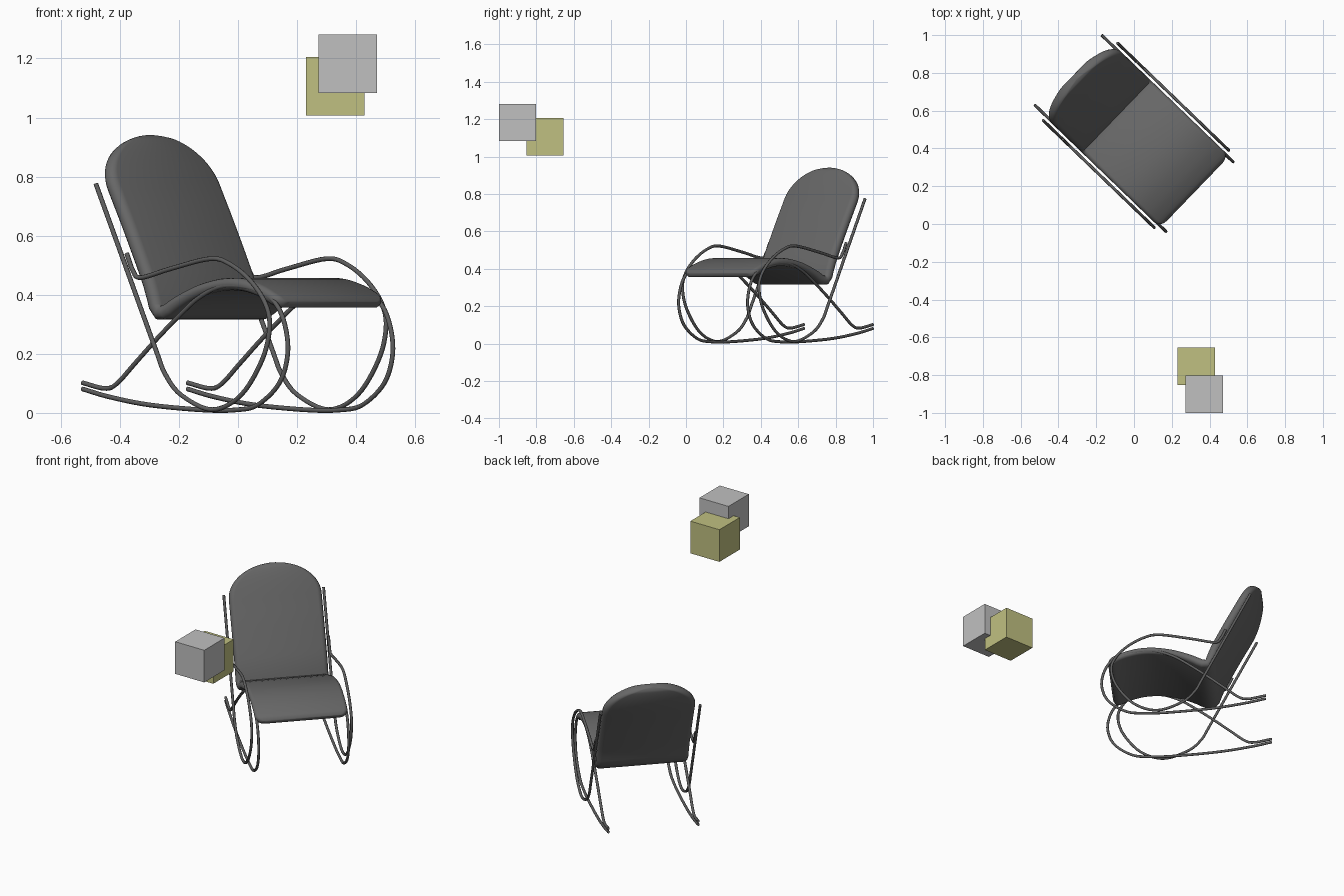
import bpy, bmesh, math
from mathutils import Vector, Matrix

if "Cube" in bpy.data.objects:
    bpy.data.objects.remove(bpy.data.objects["Cube"], do_unlink=True)

# Chair frame: local x = forward, local y = sideways, turned on the floor
FWD, SIDE = Vector((0.72, -0.694, 0)), Vector((0.694, 0.72, 0))
CENTRE = SIDE * 0.345
CHAIR = Matrix((
    (FWD.x, SIDE.x, 0, CENTRE.x),
    (FWD.y, SIDE.y, 0, CENTRE.y),
    (0, 0, 1, 0),
    (0, 0, 0, 1),
))


def material(name, rgb):
    m = bpy.data.materials.new(name)
    m.use_nodes = True
    colour = (*rgb, 1)
    m.diffuse_color = colour
    m.node_tree.nodes["Principled BSDF"].inputs["Base Color"].default_value = colour
    return m


UPHOLSTERY = material("charcoal upholstery", (0.135, 0.135, 0.135))
METAL = material("dark metal", (0.11, 0.11, 0.11))
GREY = material("light grey", (0.53, 0.53, 0.53))
OLIVE = material("olive yellow", (0.53, 0.53, 0.22))


def add(name, data, mat):
    ob = bpy.data.objects.new(name, data)
    bpy.context.collection.objects.link(ob)
    data.materials.append(mat)
    return ob


def smooth_path(points, steps):
    """Catmull-Rom samples through side-profile points."""
    p = [Vector(q) for q in points]
    p = [2 * p[0] - p[1]] + p + [2 * p[-1] - p[-2]]
    out = []
    for a, b, c, d in zip(p, p[1:], p[2:], p[3:]):
        for i in range(steps):
            t = i / steps
            out.append(0.5 * (2 * b + (c - a) * t + (2 * a - 5 * b + 4 * c - d) * t**2
                              + (3 * b - a - 3 * c + d) * t**3))
    return out + [p[-2]]


def tube(name, profile, offset):
    """Bent round tube lying in one upright side plane."""
    path = smooth_path(profile, 6)
    cu = bpy.data.curves.new(name, "CURVE")
    cu.dimensions = "3D"
    cu.bevel_depth = 0.008
    cu.bevel_resolution = 2
    cu.use_fill_caps = True
    sp = cu.splines.new("POLY")
    sp.points.add(len(path) - 1)
    for pt, q in zip(sp.points, path):
        pt.co = (q.x, offset, q.y, 1)
    add(name, cu, METAL).matrix_world = CHAIR


# Back post, floor hoop and armrest in one bend
ARM = [(-.727, .775), (-.60, .522), (-.447, .217), (-.40, .13), (-.325, .06), (-.18, .011),
       (-.045, .06), (.055, .18), (.09, .29), (.07, .37), (0, .447), (-.095, .503),
       (-.19, .522), (-.376, .488), (-.515, .458), (-.552, .48), (-.582, .54)]
# Runner, front hoop and diagonal under the seat in one bend
RUNNER = [(-.817, .081), (-.69, .054), (-.502, .027), (-.25, .01), (-.1, .01), (.006, .027),
          (.108, .1), (.148, .2), (.134, .3), (.086, .375), (0, .415), (-.09, .43),
          (-.18, .425), (-.27, .39), (-.345, .342), (-.468, .25), (-.572, .166),
          (-.657, .098), (-.714, .083), (-.817, .102)]

for label, sign in (("left", 1), ("right", -1)):
    tube(label + "_post_and_armrest", ARM, sign * 0.284)
    tube(label + "_rocker_runner", RUNNER, sign * 0.256)

# One-piece cushion: pill section lofted from seat front to rounded top
SPINE = [(.108, .366), (.06, .393), (0, .417), (-.08, .434), (-.17, .434), (-.28, .412),
         (-.38, .373), (-.44, .342), (-.478, .345), (-.5, .4), (-.527, .465),
         (-.61, .63), (-.70, .8), (-.762, .935)]


def cushion(name):
    dense = smooth_path(SPINE, 24)
    run = [0.0]
    for a, b in zip(dense, dense[1:]):
        run.append(run[-1] + (b - a).length)
    total = run[-1]
    half, corner, crown, count = 0.264, 0.045, 0.19, 72

    def at(dist):
        i = max(1, next((k for k, r in enumerate(run) if r >= dist), len(run) - 1))
        t = (dist - run[i - 1]) / (run[i] - run[i - 1])
        return dense[i - 1].lerp(dense[i], t)

    bm = bmesh.new()
    rings = []
    for k in range(count + 1):
        # stations crowd together towards both ends
        d = total * (1 - math.cos(math.pi * k / count)) / 2
        rest = total - d
        mid = at(d)
        tangent = (at(min(d + .006, total)) - at(max(d - .006, 0))).normalized()
        normal = Vector((tangent.y, -tangent.x))
        thick = 0.021 + 0.006 * min(1, max(0, (d - .45) / .2))
        thick *= math.sqrt(min(1, .3 + min(d, rest) / .03))
        width = half
        if d < corner:
            width = half - corner + math.sqrt(corner**2 - (corner - d)**2)
        if rest < crown:
            width = half * math.sqrt(max(0, 1 - (1 - rest / crown)**2))
        width = max(width, thick + .004)
        ring = []
        for side in (1, -1):
            for j in range(7):
                ang = math.pi * (j / 6 - .5)
                y = side * (width - thick + thick * math.cos(ang))
                q = mid + normal * (side * thick * math.sin(ang))
                ring.append(bm.verts.new((q.x, y, q.y)))
        rings.append(ring)
    for r0, r1 in zip(rings, rings[1:]):
        n = len(r0)
        for j in range(n):
            bm.faces.new((r0[j], r0[(j + 1) % n], r1[(j + 1) % n], r1[j]))
    bm.faces.new(rings[0])
    bm.faces.new(rings[-1])
    bmesh.ops.recalc_face_normals(bm, faces=bm.faces)
    me = bpy.data.meshes.new(name)
    bm.to_mesh(me)
    bm.free()
    ob = add(name, me, UPHOLSTERY)
    ob.matrix_world = CHAIR
    bpy.ops.object.select_all(action="DESELECT")
    ob.select_set(True)
    bpy.context.view_layer.objects.active = ob
    bpy.ops.object.shade_smooth_by_angle(angle=math.radians(50))


cushion("seat_and_back_cushion")


# Two floating blocks
def block(name, centre, mat):
    bm = bmesh.new()
    bmesh.ops.create_cube(bm, size=0.198, matrix=Matrix.Translation(centre))
    me = bpy.data.meshes.new(name)
    bm.to_mesh(me)
    bm.free()
    add(name, me, mat)


block("grey_block", (0.371, -0.901, 1.182), GREY)
block("olive_block", (0.329, -0.753, 1.106), OLIVE)
